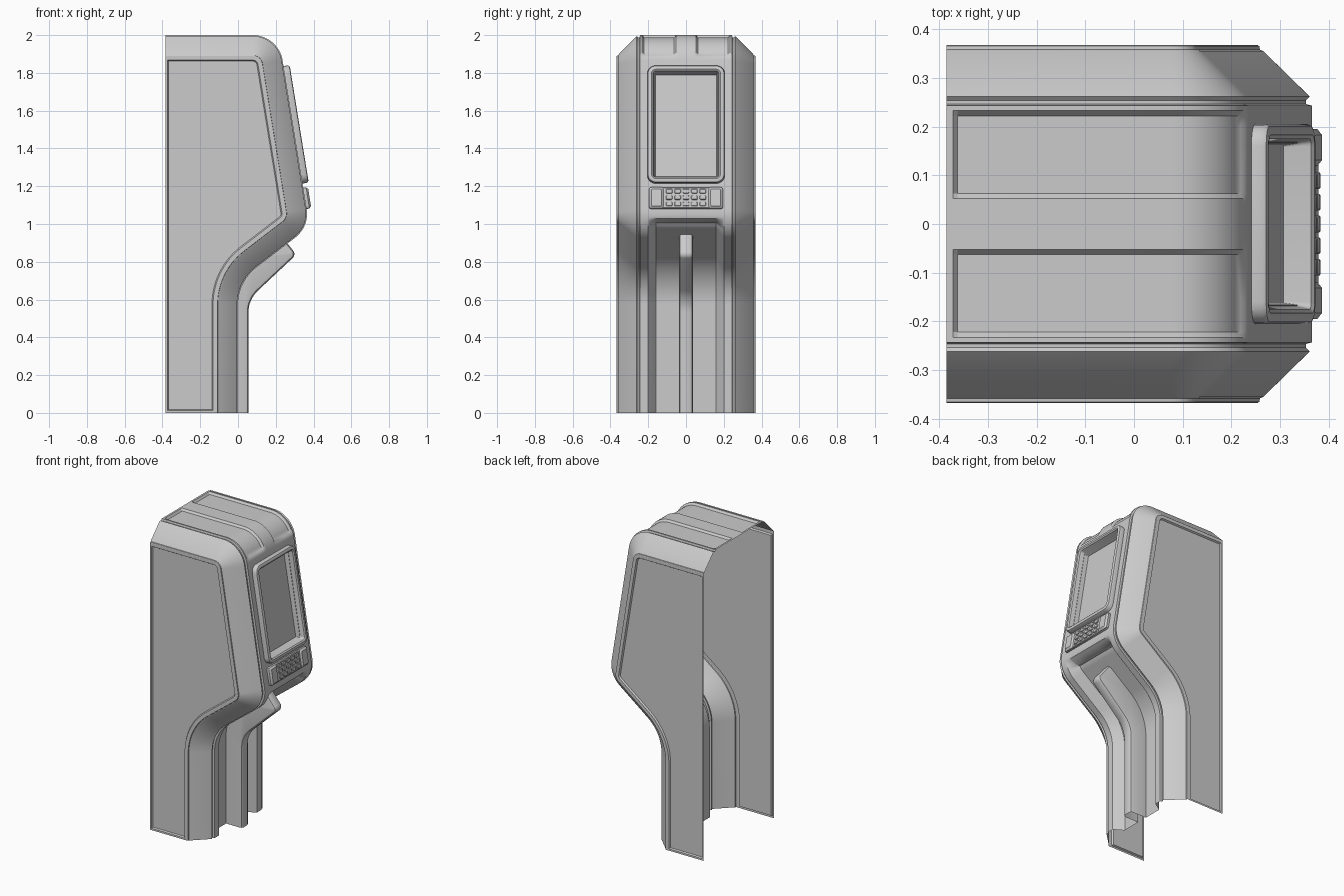
import bpy, bmesh, math
from mathutils import Vector, Matrix

if "Cube" in bpy.data.objects:
    bpy.data.objects.remove(bpy.data.objects["Cube"])


def finish(name, bm, angle=30):
    bmesh.ops.remove_doubles(bm, verts=bm.verts, dist=0.0004)
    me = bpy.data.meshes.new(name)
    bm.to_mesh(me)
    bm.free()
    ob = bpy.data.objects.new(name, me)
    bpy.context.collection.objects.link(ob)
    bpy.ops.object.select_all(action='DESELECT')
    ob.select_set(True)
    bpy.context.view_layer.objects.active = ob
    bpy.ops.object.shade_smooth_by_angle(angle=math.radians(angle))
    return ob


def fillet(corners, seg):
    """Open 2D path from (x, z, radius) corners."""
    out = []
    for i, (x, z, r) in enumerate(corners):
        p = Vector((x, z))
        if r == 0:
            out.append(p)
            continue
        a = (Vector(corners[i - 1][:2]) - p).normalized()
        b = (Vector(corners[i + 1][:2]) - p).normalized()
        half = a.angle(b) / 2
        c = p + (a + b).normalized() * (r / math.sin(half))
        s = p + a * (r / math.tan(half)) - c
        e = p + b * (r / math.tan(half)) - c
        turn = s.angle_signed(e)
        for k in range(seg + 1):
            t = -turn * k / seg
            out.append(c + Vector((s.x * math.cos(t) - s.y * math.sin(t),
                                   s.x * math.sin(t) + s.y * math.cos(t))))
    return out


def inward(path):
    """Mitred inward normals, for a path running clockwise."""
    res = []
    for i, p in enumerate(path):
        d1 = (p - path[i - 1]).normalized() if i else None
        d2 = (path[i + 1] - p).normalized() if i < len(path) - 1 else None
        d1, d2 = d1 or d2, d2 or d1
        n1, n2 = Vector((d1.y, -d1.x)), Vector((d2.y, -d2.x))
        n = (n1 + n2).normalized()
        res.append(n / n.dot(n1))
    return res


def clamp(v):
    return max(0.0, min(1.0, v))


def slope_x(z):
    """Front face x at height z."""
    return 0.364 - 0.162 * (z - 1.077)


# Main silhouette in x, z, from the top rear edge to the floor
BACK = -0.385
path = fillet([(BACK, 2, 0), (-0.372, 2, 0), (-0.362, 2, 0), (slope_x(2), 2, 0.16)]
              + [(slope_x(z), z, 0) for z in (1.805, 1.8, 1.25, 1.245)]
              + [(slope_x(.986), 0.986, 0.16), (0, 0.695, 0.25), (0, 0, 0)], 20)
norm = inward(path)

# Half cross-section: y, inset, channel depth, roof panel depth, screen well depth
DEEP = 0.062
section = [(0, 0, DEEP, 0, .04), (.036, 0, DEEP, 0, .04), (.052, 0, DEEP, 0, .04),
           (.063, 0, DEEP, .013, .04), (.16, 0, DEEP, .013, .04), (.166, 0, .055, .013, 0),
           (.195, 0, .005, .013, 0), (.2, 0, 0, .013, 0), (.222, 0, 0, .013, 0),
           (.233, 0, 0, 0, 0), (.243, 0, 0, 0, 0), (.246, .012, 0, 0, 0),
           (.254, .012, 0, 0, 0), (.262, .005, 0, 0, 0), (.355, .1, 0, 0, 0),
           (.358, .107, 0, 0, 0), (.365, .108, 0, 0, 0), (.367, .111, 0, 0, 0),
           (.367, .122, 0, 0, 0)]

# Housing: lofted half shell, mirrored
bm = bmesh.new()
grid = []
for p, n in zip(path, norm):
    channel = clamp((1.03 - p.y) / 0.055)
    roof = clamp((p.x + 0.372) / 0.01) * clamp((p.y - 1.885) / 0.02)
    well = 1 if 1.249 < p.y < 1.801 else 0
    row = []
    for y, d, c, t, w in section:
        q = p + n * (d + c * channel + t * roof + w * well)
        row.append(bm.verts.new((q.x, y, q.y)))
    grid.append(row)
for r0, r1 in zip(grid, grid[1:]):
    for j in range(len(section) - 1):
        if j == 0 and r0[0].co.z < 0.93:      # open behind the hollow rib
            continue
        bm.faces.new((r0[j], r1[j], r1[j + 1], r0[j + 1]))

# Recessed side panel, framed on all edges
ring = [r[-1] for r in grid] + [bm.verts.new((BACK, section[-1][0], 0))]
for d, gap, y in ((.132, .012, .367), (.138, .017, .357)):
    pts = [p + n * d for p, n in zip(path, norm)] + [Vector((BACK, 0))]
    new = [bm.verts.new((max(q.x, BACK + gap), y, max(q.y, gap))) for q in pts]
    for i in range(len(new)):
        k = (i + 1) % len(new)
        bm.faces.new((ring[i], new[i], new[k], ring[k])[::-1])
    ring = new
bm.faces.new(ring)
housing = finish("housing", bm)
mir = housing.modifiers.new("mirror", 'MIRROR')
mir.use_axis = (False, True, False)
mir.use_clip = True

# Hollow centre rib standing in the channel, with chamfered edges
front = fillet([(.215, .955, 0), (.309, .838, .03), (.055, .60, .16), (.055, 0, 0)], 8)
fnorm = inward(front)
rear = [p + n * DEEP for p, n in zip(path, norm) if p.y < 0.93]
rear = [q for q in rear if q.x < 0.21][::-1]
bm = bmesh.new()
loops = []
for y, d in ((-.036, .016), (-.032, .006), (-.02, 0), (.02, 0), (.032, .006), (.036, .016)):
    loops.append([bm.verts.new((q.x, y, q.y))
                  for q in (p + n * d for p, n in zip(front, fnorm))])
for a, b in zip(loops, loops[1:]):
    for i in range(len(a) - 1):
        bm.faces.new((a[i], a[i + 1], b[i + 1], b[i]))
for loop, y in ((loops[0][::-1], -.036), (loops[-1], .036)):
    back = [bm.verts.new((q.x, y, q.y)) for q in rear]
    bm.faces.new(loop + back if y > 0 else back[::-1] + loop)
finish("centre_rib", bm)

# Sloped front frame: local x across (y), local y up the slope, local z outward
TILT = math.atan(0.162)


def on_slope(y, z):
    n = Vector((math.cos(TILT), 0, math.sin(TILT)))
    v = Vector((-math.sin(TILT), 0, math.cos(TILT)))
    m = Matrix((Vector((0, 1, 0)), v, n)).transposed().to_4x4()
    return Matrix.Translation((slope_x(z), y, z)) @ m


def plate(bm, y, z, w, h, r, rings, seg=5):
    """Rounded rectangle lofted through (inset, height) rings on the slope."""
    m = on_slope(y, z)
    loops = []
    for inset, height in rings:
        rr = max(r - inset, 0.004)
        loop = []
        for k, (sx, sy) in enumerate(((1, 1), (-1, 1), (-1, -1), (1, -1))):
            cx, cy = sx * (w / 2 - inset - rr), sy * (h / 2 - inset - rr)
            for i in range(seg + 1):
                a = math.pi / 2 * (k + i / seg)
                co = Vector((cx + rr * math.cos(a), cy + rr * math.sin(a), height))
                loop.append(bm.verts.new(m @ co))
        loops.append(loop)
    for a, b in zip(loops, loops[1:]):
        for i in range(len(a)):
            j = (i + 1) % len(a)
            bm.faces.new((a[i], a[j], b[j], b[i]))
    bm.faces.new(loops[-1])


# Deep-set screen with raised surround
bm = bmesh.new()
plate(bm, 0, 1.525, 0.41, 0.63, 0.045,
      [(0, -.005), (0, .022), (.004, .03), (.012, .033), (.022, .033), (.03, .027),
       (.034, .01), (.043, -.028)])
finish("screen_surround", bm)

# Keypad base and its thicker ends
bm = bmesh.new()
plate(bm, 0, 1.136, 0.39, 0.114, 0.01, [(0, -.01), (0, .012), (.004, .016)], 2)
finish("keypad_base", bm)
for side, word in ((-1, "left"), (1, "right")):
    bm = bmesh.new()
    plate(bm, side * 0.157, 1.136, 0.076, 0.114, 0.012, [(0, 0), (0, .015), (.012, .025)], 3)
    finish("keypad_end_" + word, bm)

# Keypad buttons
bm = bmesh.new()
for row in range(3):
    for col in range(5):
        plate(bm, (col - 2) * 0.0445, 1.137 + (row - 1) * 0.034, 0.034, 0.023, 0.004,
              [(0, .01), (0, .02), (.002, .022)], 1)
finish("keypad_buttons", bm)
